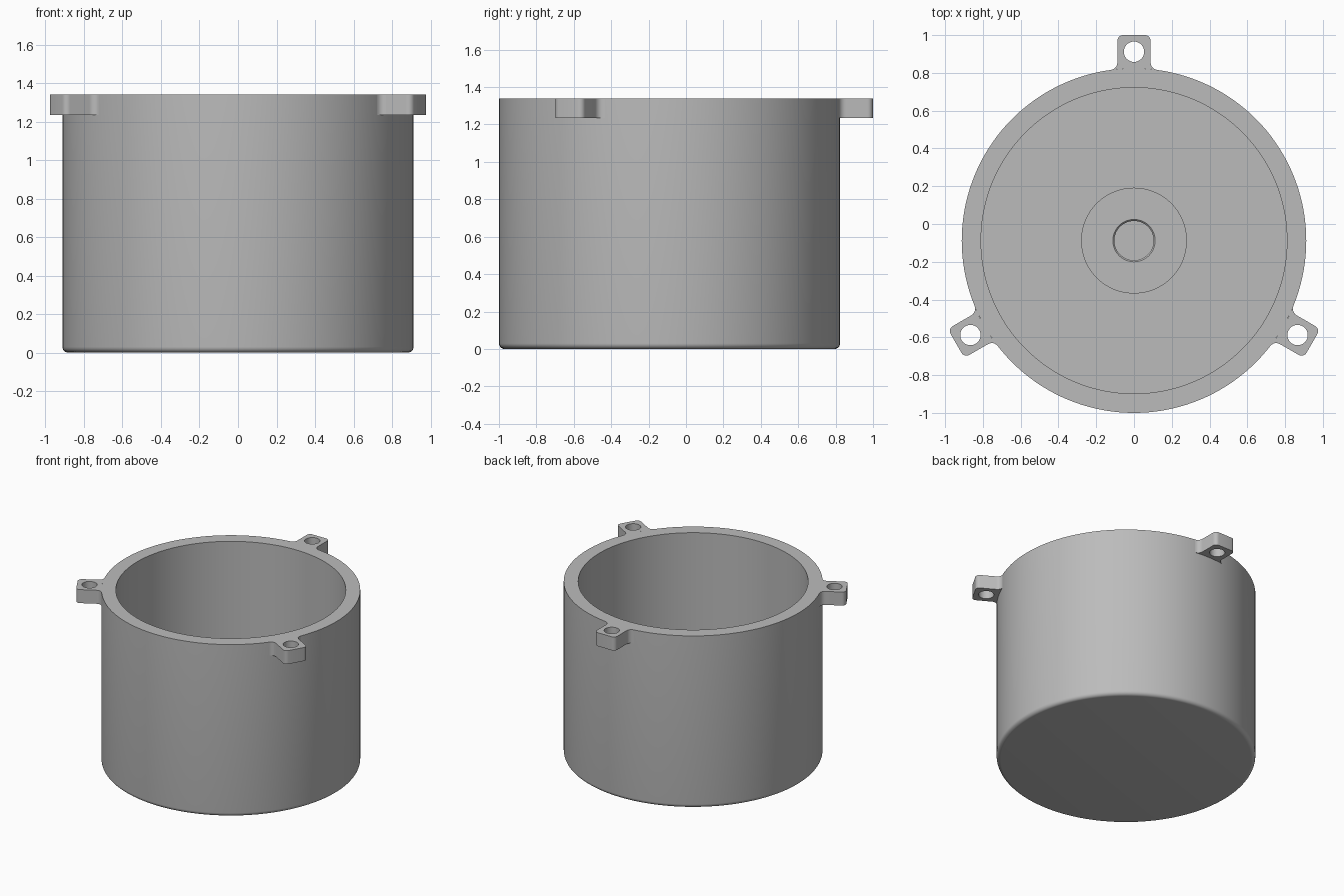
import bpy, bmesh, math
from mathutils import Matrix, Vector

if "Cube" in bpy.data.objects:
    bpy.data.objects.remove(bpy.data.objects["Cube"])

CY = -0.088            # centre of the cup in y
R, RI, H = 0.912, 0.81, 1.34
LUG_Z = 1.235

grey = bpy.data.materials.new("plain grey")
grey.diffuse_color = (0.5, 0.5, 0.5, 1)
grey.use_nodes = True
grey.node_tree.nodes["Principled BSDF"].inputs["Base Color"].default_value = grey.diffuse_color


def finish(bm, name, rot=0.0):
    bmesh.ops.recalc_face_normals(bm, faces=bm.faces)
    me = bpy.data.meshes.new(name)
    bm.to_mesh(me)
    bm.free()
    me.materials.append(grey)
    ob = bpy.data.objects.new(name, me)
    ob.location = (0, CY, 0)
    ob.rotation_euler = (0, 0, rot)
    bpy.context.collection.objects.link(ob)
    bpy.ops.object.select_all(action='DESELECT')
    ob.select_set(True)
    bpy.context.view_layer.objects.active = ob
    bpy.ops.object.shade_smooth_by_angle(angle=math.radians(35))
    return ob


def arc(cx, cy, r, a0, a1, n):
    return [(cx + r * math.cos(math.radians(a0 + (a1 - a0) * i / n)),
             cy + r * math.sin(math.radians(a0 + (a1 - a0) * i / n))) for i in range(n + 1)]


# Cup: revolved profile with rounded foot, inner floor, raised boss and blind centre hole
f = 0.03
profile = [(0, 0)] + arc(R - f, f, f, -90, 0, 6) + [
    (R, H), (RI, H), (RI, 0.1), (0.28, 0.1), (0.28, 0.2),
    (0.112, 0.2), (0.104, 0.192), (0.104, 0.1), (0, 0.1)]
bm = bmesh.new()
vs = [bm.verts.new((x, 0, z)) for x, z in profile]
es = [bm.edges.new(p) for p in zip(vs, vs[1:])]
bmesh.ops.spin(bm, geom=vs + es, cent=(0, 0, 0), axis=(0, 0, 1),
               angle=math.tau, steps=144, use_merge=False)
bmesh.ops.remove_doubles(bm, verts=bm.verts, dist=1e-5)
finish(bm, "cup")


# Mounting lug: rounded tab with filleted root and a through hole, pointing along +y
def lug(name, rot):
    w, tip, c, fr = 0.088, 1.088, 0.03, 0.04
    fy = math.sqrt((R + fr) ** 2 - (w + fr) ** 2)
    root = math.degrees(math.atan2(fy, w + fr))
    half = arc(w + fr, fy, fr, 180 + root, 180, 6) + arc(w - c, tip - c, c, 0, 90, 6)
    base = arc(0, 0, R, 180 - root, root, 8)[1:-1]
    outline = half + [(-x, y) for x, y in reversed(half)] + base
    hole = arc(0, 1.0, 0.054, 0, 360, 32)[:-1]
    bm = bmesh.new()
    edges = []
    for loop in (outline, hole):
        vs = [bm.verts.new((x, y, LUG_Z)) for x, y in loop]
        edges += [bm.edges.new((a, b)) for a, b in zip(vs, vs[1:] + vs[:1])]
    bmesh.ops.triangle_fill(bm, edges=edges, use_beauty=True, use_dissolve=False)
    out = bmesh.ops.extrude_face_region(bm, geom=bm.faces[:], use_keep_orig=True)
    top = [v for v in out["geom"] if isinstance(v, bmesh.types.BMVert)]
    bmesh.ops.translate(bm, verts=top, vec=(0, 0, H - LUG_Z))
    finish(bm, name, rot)


for i, name in enumerate(("lug_back", "lug_left", "lug_right")):
    lug(name, i * math.tau / 3)
